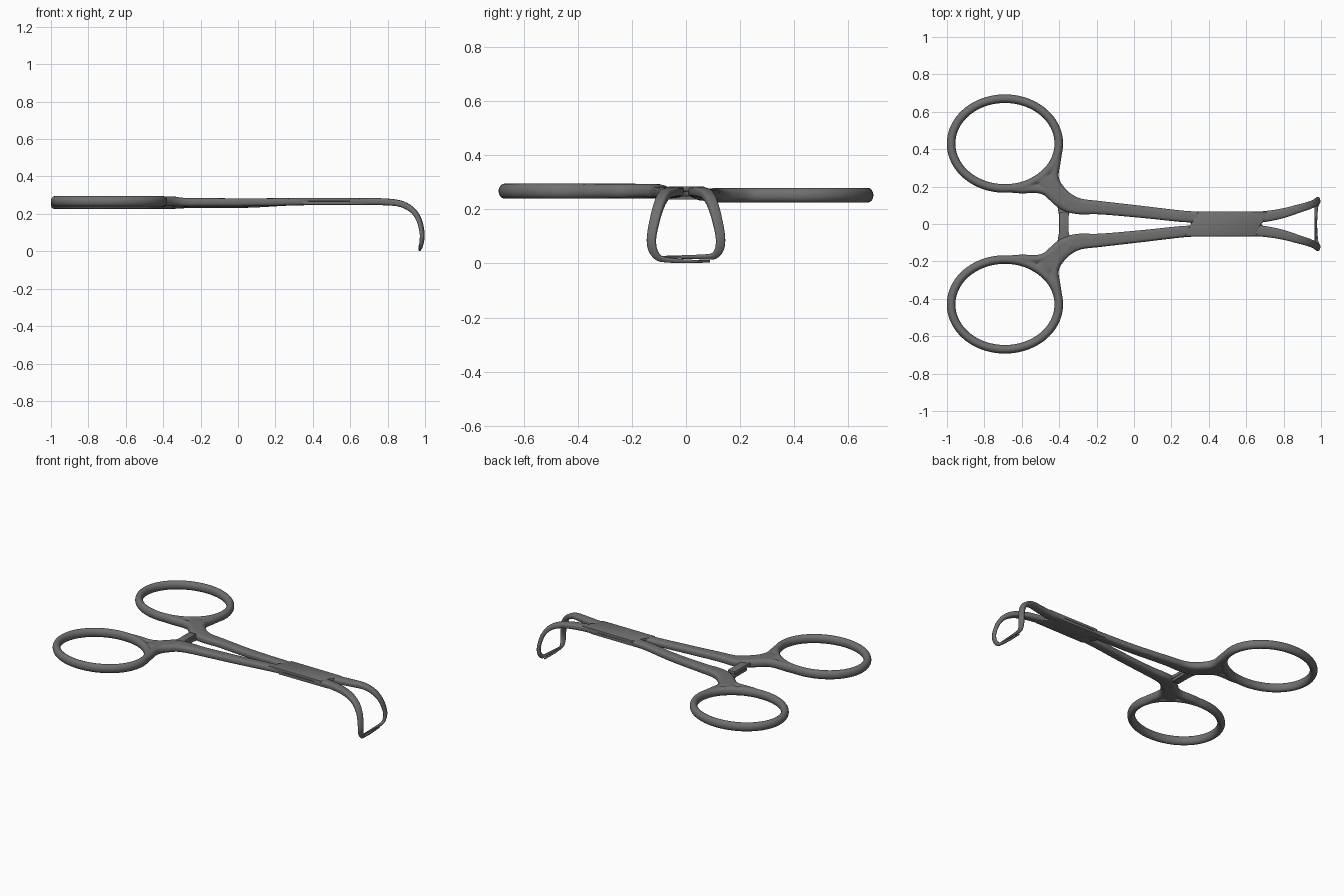
import bpy, bmesh, math
from mathutils import Vector

if "Cube" in bpy.data.objects:
    bpy.data.objects.remove(bpy.data.objects["Cube"])

steel = bpy.data.materials.new("dark_steel")
steel.diffuse_color = (0.16, 0.16, 0.16, 1)
steel.use_nodes = True
steel.node_tree.nodes["Principled BSDF"].inputs["Base Color"].default_value = steel.diffuse_color


def spline(pts, steps=5):
    """Catmull-Rom through tuples of (x, y, z, width, height)."""
    out = []
    for i in range(len(pts) - 1):
        p = [pts[max(i - 1, 0)], pts[i], pts[i + 1], pts[min(i + 2, len(pts) - 1)]]
        for k in range(steps):
            t = k / steps
            out.append([0.5 * (2 * b + (c - a) * t + (2 * a - 5 * b + 4 * c - d) * t * t
                               + (3 * b - a - 3 * c + d) * t ** 3) for a, b, c, d in zip(*p)])
    out.append(list(pts[-1]))
    return out


def finish(bm, name, angle=40):
    bmesh.ops.recalc_face_normals(bm, faces=bm.faces)
    me = bpy.data.meshes.new(name)
    bm.to_mesh(me)
    bm.free()
    me.materials.append(steel)
    ob = bpy.data.objects.new(name, me)
    bpy.context.collection.objects.link(ob)
    bpy.ops.object.select_all(action='DESELECT')
    ob.select_set(True)
    bpy.context.view_layer.objects.active = ob
    bpy.ops.object.shade_smooth_by_angle(angle=math.radians(angle))
    return ob


def sweep(name, pts, power=1.0, sides=12, steps=5):
    """Sweep a rounded section along a path with a transported frame."""
    path = spline(pts, steps)
    pos = [Vector(p[:3]) for p in path]
    bm = bmesh.new()
    rings, up, prev = [], Vector((0, 0, 1)), None
    for i, p in enumerate(path):
        tan = (pos[min(i + 1, len(pos) - 1)] - pos[max(i - 1, 0)]).normalized()
        if prev:
            up = prev.rotation_difference(tan) @ up
        up = (up - tan * up.dot(tan)).normalized()
        prev, side = tan, tan.cross(up)
        ring = []
        for k in range(sides):
            a = 2 * math.pi * (k + 0.5) / sides
            c, s = math.cos(a), math.sin(a)
            u = math.copysign(abs(c) ** power, c) * p[3] / 2
            v = math.copysign(abs(s) ** power, s) * p[4] / 2
            ring.append(bm.verts.new(pos[i] + side * u + up * v))
        rings.append(ring)
    for r, q in zip(rings, rings[1:]):
        for k in range(sides):
            n = (k + 1) % sides
            bm.faces.new((r[k], r[n], q[n], q[k]))
    bm.faces.new(rings[0])
    bm.faces.new(rings[-1])
    return finish(bm, name)


def plate(name, outline, z0, z1, bevel):
    """Extruded outline with softened edges."""
    bm = bmesh.new()
    f = bm.faces.new([bm.verts.new((x, y, z0)) for x, y in outline])
    ext = bmesh.ops.extrude_face_region(bm, geom=[f])
    for v in ext['geom']:
        if isinstance(v, bmesh.types.BMVert):
            v.co.z = z1
    bmesh.ops.recalc_face_normals(bm, faces=bm.faces)
    bmesh.ops.bevel(bm, geom=list(bm.edges), offset=bevel, segments=2,
                    profile=0.5, affect='EDGES')
    return finish(bm, name, 30)


def fuse(name, parts):
    """Join parts and blend them into one forged piece."""
    bpy.ops.object.select_all(action='DESELECT')
    for o in parts:
        o.select_set(True)
    bpy.context.view_layer.objects.active = parts[0]
    bpy.ops.object.join()
    ob = parts[0]
    ob.name = name
    m = ob.modifiers.new("blend", 'REMESH')
    m.mode, m.voxel_size, m.use_smooth_shade = 'VOXEL', 0.006, True
    m = ob.modifiers.new("soften", 'SMOOTH')
    m.factor, m.iterations = 0.5, 6


# Each half: ring on side s, crossing at the joint to a jaw on side -s
for label, s in (("upper", -1), ("lower", 1)):
    d = -s
    zr = 0.26 + 0.0075 * d
    w, h = 0.048, 0.058

    # Full finger ring, plus an outer strand that fillets it into the shank
    def oval(a):
        a = math.radians(a)
        return -0.69 + 0.288 * math.cos(a), 0.43 + 0.24 * math.sin(a)
    loop = [oval(a) for a in range(-50, 311, 15)] + [oval(312)]
    ring = sweep(label + "_finger_ring", [(x, s * y, zr, w, h) for x, y in loop], steps=4)
    strand = [oval(-10), (-0.415, 0.33), (-0.425, 0.25), (-0.395, 0.18), (-0.34, 0.11),
              (-0.37, 0.10), (-0.40, 0.118), (-0.445, 0.16), (-0.51, 0.187), (-0.60, 0.186), oval(275)]
    fillets = [sweep("fillet", [(x, s * y, zr, w * 0.98, h * 0.96) for x, y in part])
               for part in (strand[:5], strand[5:])]

    # Web and tapering shank
    za = 0.258 + 0.004 * d
    shank = [(-0.505, 0.245, zr, 0.05, 0.05), (-0.46, 0.215, zr, 0.11, 0.053),
             (-0.41, 0.16, zr, 0.105, 0.054), (-0.36, 0.118, zr, 0.10, 0.052),
             (-0.29, 0.094, za, 0.086, 0.048), (-0.18, 0.087, za, 0.072, 0.045),
             (0.05, 0.064, za, 0.065, 0.043), (0.26, 0.041, 0.264, 0.062, 0.041),
             (0.38, 0.036, 0.266, 0.060, 0.038)]
    arm = sweep("arm", [(x, s * y, z, a, b) for x, y, z, a, b in shank], power=0.6, sides=16)
    fuse(label + "_ring_and_shank", [ring] + fillets + [arm])

    # Ratchet catch reaching across to the other shank
    c = 0.258 + 0.011 * d
    plate(label + "_ratchet", [(-0.41, s * 0.10), (-0.40, s * 0.04), (-0.40, s * -0.065),
                               (-0.35, s * -0.065), (-0.35, s * 0.04), (-0.335, s * 0.10)],
          c - 0.011, c + 0.011, 0.004)

    # Lap joint plate with slanted ends
    j = 0.267
    lap = [(0.27, 0.066), (0.30, 0.008), (0.345, -0.068), (0.71, -0.066),
           (0.69, -0.01), (0.675, 0.005), (0.65, 0.066)]
    plate(label + "_joint_plate", [(x, s * y) for x, y in lap],
          j, j + 0.0185 * d, 0.003)

    # Jaw bending down, then hooking inward to a fine tip
    zt = 0.008 if s == 1 else 0.024
    jaw = [(0.60, 0.037, 0.266, 0.060, 0.038), (0.69, 0.039, 0.266, 0.059, 0.038),
           (0.79, 0.056, 0.264, 0.053, 0.037), (0.87, 0.079, 0.254, 0.046, 0.034),
           (0.93, 0.097, 0.222, 0.041, 0.03), (0.967, 0.113, 0.17, 0.038, 0.025),
           (0.984, 0.127, 0.10, 0.035, 0.022), (0.983, 0.124, 0.055, 0.033, 0.02),
           (0.977, 0.105, 0.022 + zt * 0.3, 0.026, 0.018), (0.974, 0.075, 0.008 + zt * 0.7, 0.018, 0.015),
           (0.972, 0.0, zt, 0.013, 0.011), (0.97, -0.088, zt, 0.008, 0.006)]
    sweep(label + "_jaw", [(x, -s * y, z, a, b) for x, y, z, a, b in jaw], power=0.6, sides=16)
